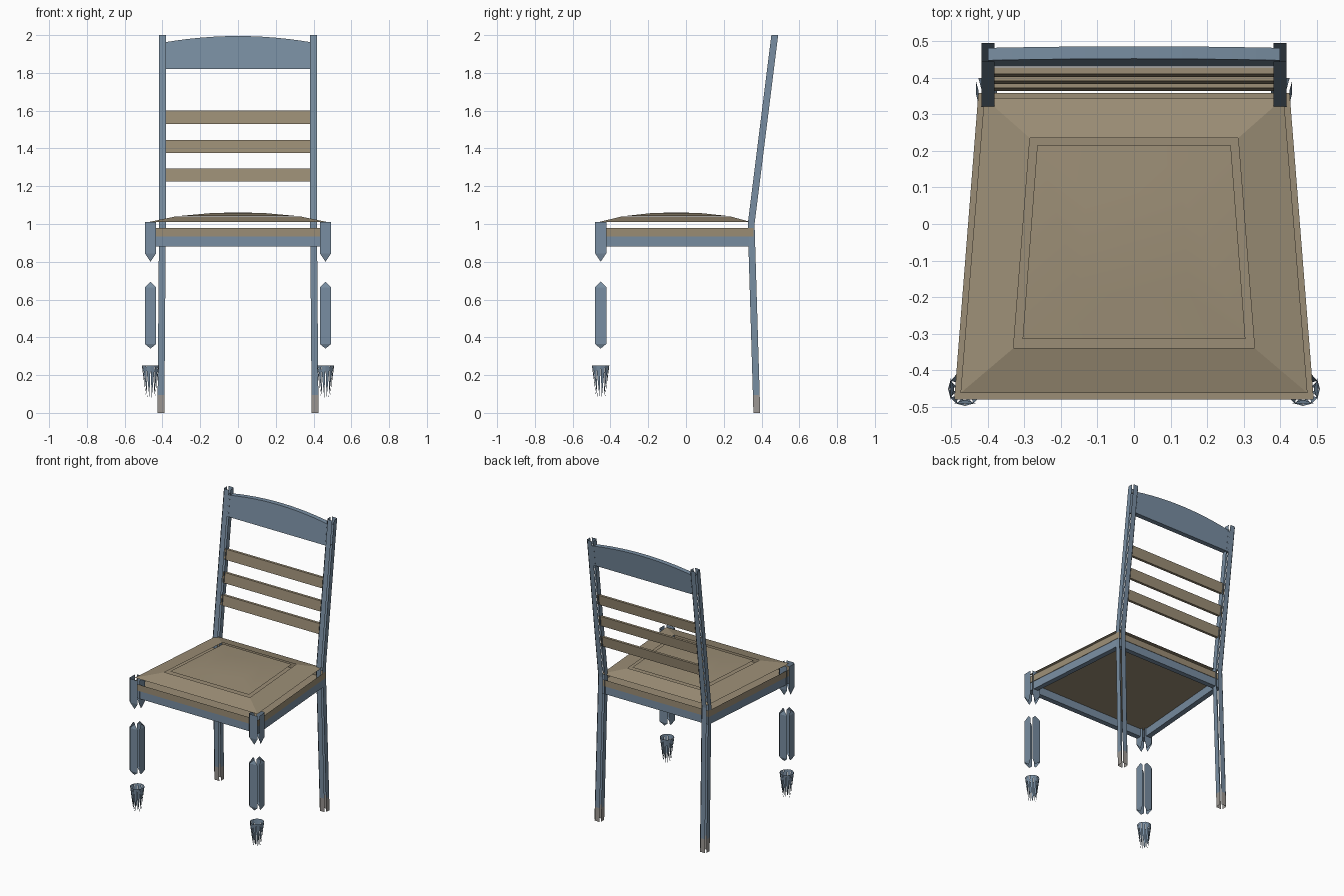
import bpy
from math import cos, sin, pi

old = bpy.data.objects.get("Cube")
if old:
    bpy.data.objects.remove(old, do_unlink=True)


def material(name, rgb):
    m = bpy.data.materials.new(name)
    m.use_nodes = True
    m.diffuse_color = (*rgb, 1)
    m.node_tree.nodes["Principled BSDF"].inputs["Base Color"].default_value = (*rgb, 1)
    return m


BLUE = material("blue grey paint", (0.19, 0.27, 0.36))
TAN = material("tan wood", (0.33, 0.27, 0.18))
GREY = material("warm grey tip", (0.33, 0.31, 0.29))


def build(name, verts, faces, mat):
    me = bpy.data.meshes.new(name)
    me.from_pydata(verts, [], faces)
    me.materials.append(mat)
    ob = bpy.data.objects.new(name, me)
    bpy.context.collection.objects.link(ob)
    return ob


def strip_grid(rows, closed=True):
    """Quads joining successive rings of equal length."""
    n = len(rows[0])
    faces = [(r * n + i, r * n + (i + 1) % n, (r + 1) * n + (i + 1) % n, (r + 1) * n + i)
             for r in range(len(rows) - 1) for i in range(n if closed else n - 1)]
    return [v for row in rows for v in row], faces


def trapezoid(back_x, back_y, front_x, front_y, z):
    return [(-front_x, front_y, z), (front_x, front_y, z), (back_x, back_y, z), (-back_x, back_y, z)]


def side_panels(path, half, width):
    """Four separate flat panels following a path, open along the corners."""
    verts, faces = [], []
    for dx, dy in ((1, 0), (0, 1), (-1, 0), (0, -1)):
        start = len(verts)
        for x, y, z in path:
            for s in (-width, width):
                verts.append((x + dx * half - dy * s, y + dy * half + dx * s, z))
        for k in range(len(path) - 1):
            a = start + 2 * k
            faces.append((a, a + 1, a + 3, a + 2))
    return verts, faces


def post_y(z):
    return 0.375 - 0.03 * z if z < 1 else 0.345 + 0.125 * (z - 1)


def post_path(side, heights):
    return [(side * (0.4 + 0.008 * max(0, 1 - z)), post_y(z), z) for z in heights]


def leg_block(name, side, top, bottom, tip_top, tip_bottom):
    """Square leg section whose panels end in triangular tips."""
    cx, cy, half, width = side * 0.463, -0.452, 0.039, 0.03
    verts, faces = side_panels([(cx, cy, bottom), (cx, cy, top)], half, width)
    for p in range(4):
        dx, dy = ((1, 0), (0, 1), (-1, 0), (0, -1))[p]
        for tip, a, b in ((tip_bottom, 4 * p, 4 * p + 1), (tip_top, 4 * p + 2, 4 * p + 3)):
            if tip:
                verts.append((cx + dx * (half - 0.01), cy + dy * (half - 0.01), tip))
                faces.append((a, b, len(verts) - 1))
    build(name, verts, faces, BLUE)


for side, label in ((1, "left"), (-1, "right")):
    # Rear posts with contrasting foot tips
    build(f"{label}_rear_post", *side_panels(post_path(side, (0.095, 1, 2)), 0.025, 0.018), BLUE)
    build(f"{label}_rear_foot", *side_panels(post_path(side, (0, 0.095)), 0.025, 0.018), GREY)

    # Front leg sections
    leg_block(f"{label}_front_leg_top", side, 1.01, 0.845, None, 0.8)
    leg_block(f"{label}_front_leg_middle", side, 0.665, 0.365, 0.695, 0.34)

    # Tapering spikes of the front foot
    verts, faces, count = [], [], 12
    for i in range(count):
        for turn, radius, z in ((i, 0.046, 0.25), (i + 1, 0.046, 0.25), (i + 0.5, 0.024, 0.08)):
            a = 2 * pi * turn / count
            verts.append((side * 0.463 + radius * cos(a), -0.452 + radius * sin(a), z))
        faces.append((3 * i, 3 * i + 1, 3 * i + 2))
    build(f"{label}_front_foot", verts, faces, BLUE)

# Arched top rail, leaning with the posts
rows, steps = [], 12
for i in range(steps + 1):
    x = 0.4 * (2 * i / steps - 1)
    high = 1.995 - 0.035 * (x / 0.4) ** 2
    rows.append([(x, post_y(z) + t, z) for z, t in
                 ((1.82, -0.017), (1.82, 0.017), (high, 0.017), (high, -0.017))])
build("top_rail", *strip_grid(rows), BLUE)

# Back slats
for n, low in enumerate((1.225, 1.375, 1.53), 1):
    rows = [[(x, post_y(z) + t, z) for z, t in
             ((low, -0.009), (low, 0.009), (low + 0.07, 0.009), (low + 0.07, -0.009))]
            for x in (-0.39, 0.39)]
    build(f"back_slat_{n}", *strip_grid(rows), TAN)

# Seat frame: apron ring with bottom and inner walls
outer = (0.424, 0.355, 0.488, -0.476)
inner = (0.39, 0.32, 0.45, -0.44)
build("seat_apron", *strip_grid([trapezoid(*inner, 0.935), trapezoid(*inner, 0.88),
                                 trapezoid(*outer, 0.88), trapezoid(*outer, 0.935)]), BLUE)

# Seat slab: sides and base
edge = (0.426, 0.358, 0.492, -0.48)
verts, faces = strip_grid([trapezoid(*edge, 0.935), trapezoid(*edge, 0.98)])
build("seat_slab", verts, faces + [(3, 2, 1, 0)], TAN)

# Sloping seat border
build("seat_border", *strip_grid([trapezoid(0.41, 0.345, 0.475, -0.463, 1.01),
                                  trapezoid(0.285, 0.235, 0.33, -0.34, 1.04)]), TAN)

# Domed centre panel inside the gap
verts, faces = strip_grid([trapezoid(0.265, 0.215, 0.305, -0.315, 1.043),
                           trapezoid(0.13, 0.085, 0.15, -0.19, 1.057)])
verts.append((0, -0.05, 1.062))
faces += [(4 + i, 4 + (i + 1) % 4, 8) for i in range(4)]
panel = build("seat_panel", verts, faces, TAN)
for p in panel.data.polygons:
    p.use_smooth = True
